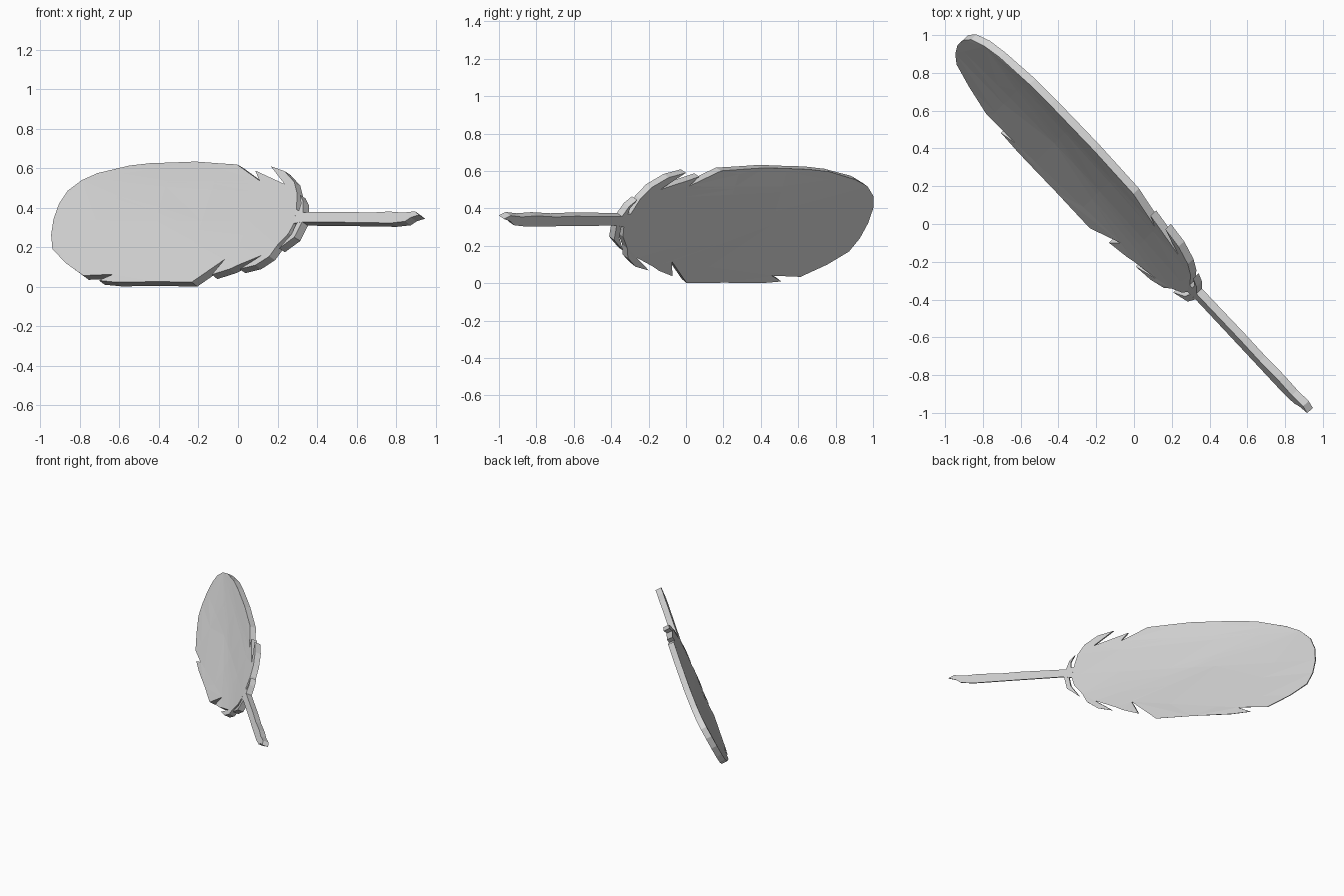
import bpy, bmesh
from mathutils import Vector

THICK = 0.045
BACK = Vector((1.06, 1.0, -0.71)).normalized()   # normal of the leaning plane

grey = bpy.data.materials.new("feather_grey")
grey.diffuse_color = (0.68, 0.68, 0.68, 1)


def place(x, z):
    """Put a flat outline point on the leaning plane, with a slight cupped bend."""
    across = max(0.0, 1 - ((z - 0.33) / 0.3) ** 2)
    along = max(0.0, 1 - ((x + 0.3) / 0.6) ** 2)
    return Vector((x, -0.25 - 1.06 * x + 0.71 * z, z)) + BACK * (0.02 * across * along)


def plate(name, outline, cuts=()):
    """Outline (x, z), counter-clockwise from the front, made into a bent slab."""
    bm = bmesh.new()
    face = bm.faces.new([bm.verts.new((x, 0, z)) for x, z in outline])
    face.normal_update()
    bmesh.ops.triangulate(bm, faces=[face], ngon_method='EAR_CLIP')
    for co, no in cuts:
        bmesh.ops.bisect_plane(bm, geom=bm.verts[:] + bm.edges[:] + bm.faces[:],
                               dist=1e-5, plane_co=co, plane_no=no)
    bmesh.ops.triangulate(bm, faces=bm.faces[:])
    for v in bm.verts:
        v.co = place(v.co.x, v.co.z)
    mesh = bpy.data.meshes.new(name)
    bm.to_mesh(mesh)
    bm.free()
    mesh.materials.append(grey)
    ob = bpy.data.objects.new(name, mesh)
    bpy.context.collection.objects.link(ob)
    mod = ob.modifiers.new("thickness", 'SOLIDIFY')
    mod.thickness = THICK
    mod.offset = 0
    return ob


# Vane: broad blade with split barbs near the quill and one nick below
vane = [
    (0.31, 0.38), (0.315, 0.46), (0.30, 0.52), (0.25, 0.575), (0.18, 0.60),
    (0.25, 0.51), (0.10, 0.58), (0.12, 0.53), (0.01, 0.61), (-0.20, 0.625),
    (-0.43, 0.617), (-0.54, 0.605), (-0.70, 0.565), (-0.78, 0.53), (-0.85, 0.475),
    (-0.892, 0.41), (-0.92, 0.33), (-0.932, 0.25), (-0.925, 0.18), (-0.86, 0.11),
    (-0.77, 0.045), (-0.62, 0.052), (-0.69, 0.02), (-0.60, 0.011), (-0.40, 0.014),
    (-0.22, 0.011), (-0.06, 0.13), (-0.12, 0.05), (-0.03, 0.08), (0.01, 0.10),
    (0.13, 0.15), (0.02, 0.08), (0.10, 0.10), (0.17, 0.145), (0.21, 0.20),
    (0.27, 0.26), (0.298, 0.31),
]
# Fold lines: one along the middle, the others across the blade
cuts = [((0, 0, 0.33), (0, 0, 1))]
cuts += [((x, 0, 0.33), (1, 0, -0.35)) for x in (-0.65, -0.42, -0.18, 0.06)]
plate("vane", vane, cuts)

# Quill: long bare shaft with a cut end
plate("quill", [
    (0.298, 0.31), (0.34, 0.318), (0.60, 0.315), (0.79, 0.312), (0.86, 0.32),
    (0.89, 0.34), (0.932, 0.353), (0.91, 0.371), (0.85, 0.364), (0.78, 0.37),
    (0.68, 0.364), (0.58, 0.368), (0.345, 0.366), (0.31, 0.38),
])

# Small loose barbs at the root of the quill
plate("upper_barb", [
    (0.322, 0.375), (0.345, 0.366), (0.345, 0.42), (0.328, 0.455), (0.334, 0.41),
])
plate("lower_barb", [
    (0.34, 0.318), (0.312, 0.312), (0.285, 0.255), (0.22, 0.185), (0.30, 0.24),
])
